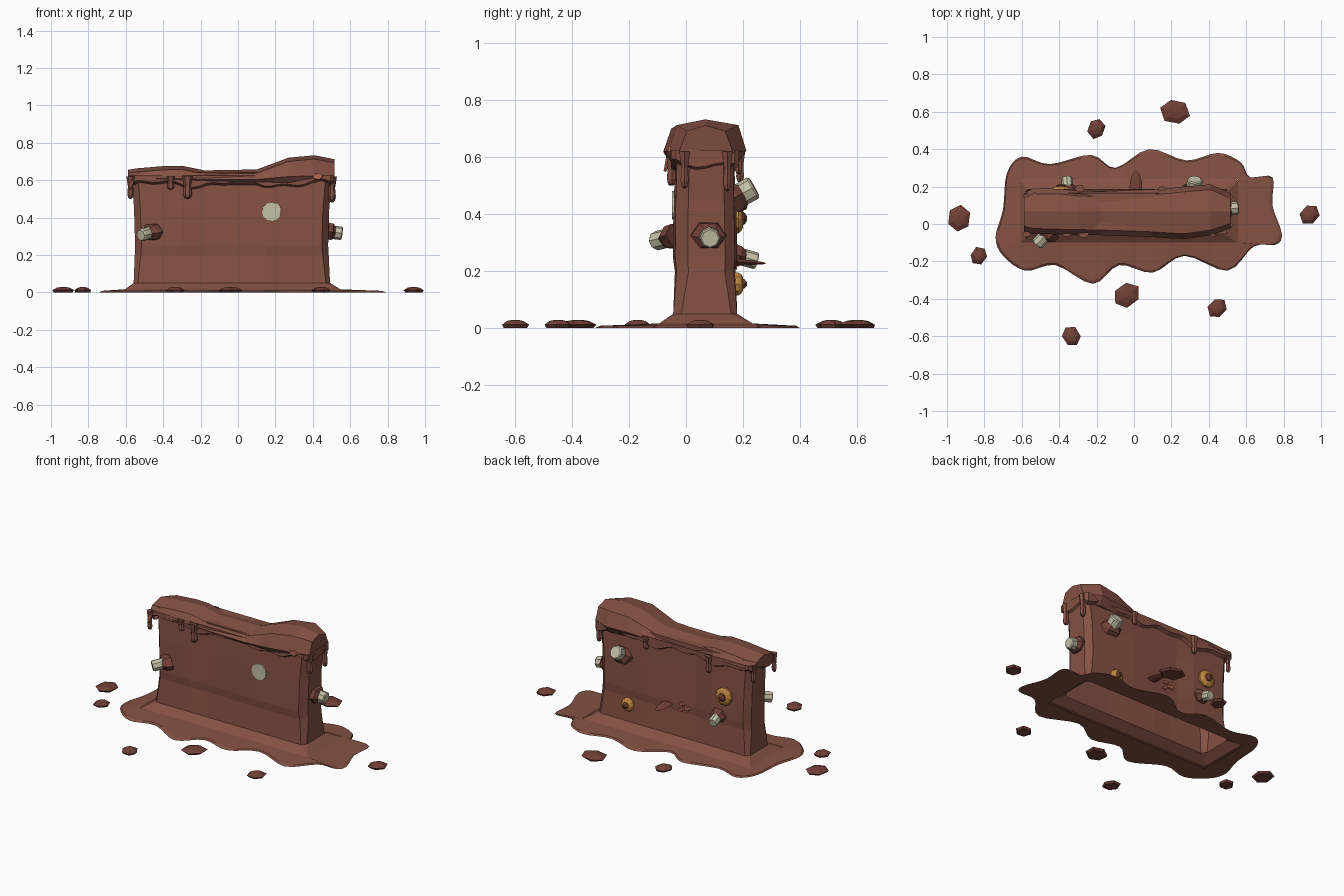
import bpy, bmesh, math, random
from mathutils import Vector

random.seed(4)
if "Cube" in bpy.data.objects:
    bpy.data.objects.remove(bpy.data.objects["Cube"])


def material(name, rgb):
    m = bpy.data.materials.new(name)
    m.use_nodes = True
    m.diffuse_color = (*rgb, 1)
    m.node_tree.nodes["Principled BSDF"].inputs["Base Color"].default_value = (*rgb, 1)
    return m


MUD = material("mud brown", (0.235, 0.083, 0.057))
DARK = material("dark mud", (0.165, 0.052, 0.036))
BONE = material("bone", (0.56, 0.53, 0.38))
GOLD = material("gold", (0.52, 0.24, 0.05))
SALMON = material("salmon clay", (0.48, 0.14, 0.08))


def finish(name, bm, mat, normals=True):
    bmesh.ops.remove_doubles(bm, verts=bm.verts, dist=0.0005)
    if normals:
        bmesh.ops.recalc_face_normals(bm, faces=bm.faces)
    me = bpy.data.meshes.new(name)
    bm.to_mesh(me)
    bm.free()
    me.materials.append(mat)
    ob = bpy.data.objects.new(name, me)
    bpy.context.collection.objects.link(ob)
    return ob


def loft(name, rings, mat, cap_start=False, cap_end=False):
    """Skin a list of closed rings that share a point count."""
    bm = bmesh.new()
    vr = [[bm.verts.new(p) for p in r] for r in rings]
    n = len(vr[0])
    for a, b in zip(vr, vr[1:]):
        for i in range(n):
            j = (i + 1) % n
            bm.faces.new((a[i], a[j], b[j], b[i]))
    if cap_start:
        bm.faces.new(vr[0][::-1])
    if cap_end:
        bm.faces.new(vr[-1])
    return finish(name, bm, mat)


def tube(name, start, end, profile, mat, sides=6, squash=1.0, jitter=0.0):
    """Rings along start-end; profile holds (fraction along, radius)."""
    start, end = Vector(start), Vector(end)
    q = (end - start).to_track_quat('Z', 'Y')
    rings = []
    for t, r in profile:
        c = start.lerp(end, t)
        ring = []
        for i in range(sides):
            a = math.tau * i / sides
            k = r * (1 + random.uniform(-jitter, jitter))
            ring.append(c + q @ Vector((k * math.cos(a), k * squash * math.sin(a), 0)))
        rings.append(ring)
    return loft(name, rings, mat, True, True)


# Puddle: smooth closed outline stepping in to the foot of the wall
outline = [(-.74, -.07), (-.70, .08), (-.68, .27), (-.60, .36), (-.45, .32), (-.23, .37),
           (-.10, .30), (.08, .40), (.28, .34), (.45, .38), (.57, .33), (.62, .25), (.74, .25),
           (.74, .10), (.79, -.05), (.76, -.11), (.64, -.12), (.50, -.25), (.27, -.17),
           (.10, -.26), (-.08, -.22), (-.22, -.32), (-.42, -.22), (-.58, -.25), (-.70, -.17)]
pts = [Vector(p) for p in outline]
edge = []
for i in range(len(pts)):
    a, b, c, d = (pts[(i + k) % len(pts)] for k in (-1, 0, 1, 2))
    for t in (0, .25, .5, .75):
        edge.append(.5 * (2 * b + (c - a) * t + (2 * a - 5 * b + 4 * c - d) * t * t
                          + (3 * b - a - 3 * c + d) * t ** 3))
FX0, FX1, FY0, FY1 = -.61, .555, -.1, .24
inner = [Vector((min(max(p.x, FX0), FX1), min(max(p.y, FY0), FY1))) for p in edge]


def puddle_ring(t, z):
    return [(*p.lerp(q, t), z) for p, q in zip(edge, inner)]


loft("puddle", [puddle_ring(1, 0), puddle_ring(0, 0), puddle_ring(.08, .008),
                puddle_ring(1, .016)], MUD)


# Wall body: chamfered slab, flared at the foot
def wall_ring(z, x0, x1, y0, y1, c, wave=0.0):
    cols = (-.3, -.18, .15)
    front = [(x0 + c, y0)] + [(x, y0 + wave * s) for x, s in zip(cols, (-.5, 1, -1))] + [(x1 - c, y0)]
    back = [(x1 - c, y1)] + [(x, y1 + wave * s) for x, s in zip(cols[::-1], (1, -1, .5))] + [(x0 + c, y1)]
    ring = front + [(x1, y0 + c * 1.3), (x1, y1 - c)] + back + [(x0, y1 - c), (x0, y0 + c * 1.3)]
    return [(x, y, z) for x, y in ring]


loft("wall_body", [wall_ring(.012, FX0, FX1, FY0, FY1, .004),
                   wall_ring(.05, -.558, .492, -.045, .18, .022),
                   wall_ring(.2, -.552, .485, -.033, .168, .032, .006),
                   wall_ring(.25, -.55, .482, -.038, .172, .034, .008),
                   wall_ring(.45, -.556, .488, -.036, .168, .034, .008),
                   wall_ring(.64, -.57, .505, -.03, .165, .034)], MUD, cap_end=True)

# Cap: wavy overhanging crest, sections (x, top, front, back)
sections = [(-.588, .655, -.04, .165), (-.54, .663, -.052, .19), (-.4, .675, -.056, .188),
            (-.3, .677, -.058, .178), (-.18, .652, -.06, .174), (.1, .657, -.07, .185),
            (.19, .69, -.076, .192), (.27, .72, -.08, .2), (.41, .733, -.06, .212),
            (.515, .712, -.025, .165)]
rings = []
for x, top, y0, y1 in sections:
    lip = .602 + (top - .65) * .25
    mid = x * .96 if abs(x) > .5 else x
    rings.append([(mid, y0 + .035, .575), (x, y0, lip), (x, y0 + .028, top - .02),
                  (x, .068, top), (x, y1 - .028, top - .02), (x, y1, lip), (mid, y1 - .035, .575)])
loft("wall_cap", rings, MUD, True, True)

# Dripping skirt under the crest, ragged along its lower edge
corners = [Vector(p) for p in ((-.565, -.036), (.495, -.036), (.495, .17), (-.565, .17))]
top_row, low_row, in_row = [], [], []
for k in range(4):
    a, b = corners[k], corners[(k + 1) % 4]
    n = max(5, round((b - a).length / .035))
    out = Vector(((b - a).y, -(b - a).x)).normalized() * .017
    for i in range(n + 1):
        p = a.lerp(b, i / n)
        s = (k * 2 + i * .035) * 14
        low = .572 + .014 * math.sin(s) + .01 * math.sin(s * 2.3 + 1)
        top_row.append((*(p + out), .625))
        low_row.append((*(p + out), low + .012))
        in_row.append((*(p - out * .3), low))
loft("mud_skirt", [top_row, low_row, in_row], MUD)

# Long drips: x, y, lowest z, radius
for i, (x, y, z, r) in enumerate([(-.27, -.05, .5, .024), (-.575, -.055, .5, .017),
                                  (-.575, .15, .51, .016), (.503, -.005, .49, .02),
                                  (.503, .145, .48, .02), (-.29, .19, .51, .02),
                                  (.15, .185, .54, .018), (-.36, -.05, .55, .02)]):
    tube(f"drip_{i + 1}", (x, y, .62), (x, y, z),
         [(0, r * 1.3), (.45, r * .8), (.8, r), (.95, r * .7), (1, r * .2)], MUD, 6, .8)

# Bone pegs pushing out of mud collars: base, tip, radius
pegs = [((-.445, -.03, .325), (-.52, -.11, .305), .034),
        ((.48, .08, .325), (.557, .085, .315), .036),
        ((.32, .16, .45), (.325, .24, .495), .042),
        ((-.35, .16, .26), (-.36, .25, .235), .03)]
for i, (a, b, r) in enumerate(pegs):
    tube(f"bone_peg_{i + 1}", a, b, [(0, r), (.93, r), (1, r * .85)], BONE, 8)
    tube(f"peg_collar_{i + 1}", a, b, [(0, r * 1.75), (.3, r * 1.7), (.52, r * 1.1)],
         DARK, 6, .8, .08)

# Flat bone plate set into the front
tube("bone_plate", (.18, -.034, .432), (.18, -.049, .432), [(0, .052), (1, .05)], BONE, 12, 1, .04)

# Gold rings with mud centres on the back
for i, (x, z, r) in enumerate([(-.39, .385, .055), (.28, .155, .042)]):
    tube(f"gold_ring_{i + 1}", (x, .16, z), (x, .2, z),
         [(0, r), (.6, r), (.85, r * .85), (1, r * .6)], GOLD, 10)
    tube(f"ring_centre_{i + 1}", (x, .19, z), (x, .215, z),
         [(0, r * .55), (.6, r * .45), (1, r * .15)], DARK, 6)

# Thin splinter jutting from the back
tube("back_splinter", (.01, .15, .235), (.01, .28, .227),
     [(0, .035), (.6, .032), (.9, .018), (1, .006)], DARK, 6, .3)

# Small clay flakes: centre, size, facing y
for i, (x, y, z, r, s) in enumerate([(-.09, .17, .255, .022, 1), (-.13, .17, .235, .026, 1),
                                     (-.08, .17, .215, .018, 1), (.425, -.054, .62, .036, -1)]):
    tube(f"clay_flake_{i + 1}", (x, y, z), (x, y + .009 * s, z), [(0, r), (1, r * .8)],
         SALMON, 5, .6, .2)
tube("clay_flake_end", (-.57, -.058, .6), (-.575, -.074, .55), [(0, .012), (1, .005)], SALMON, 5)

# Loose clods around the puddle: x, y, radius
for i, (x, y, r) in enumerate([(.22, .6, .08), (-.2, .51, .056), (.94, .05, .06),
                               (-.935, .03, .073), (-.83, -.17, .052), (-.04, -.38, .075),
                               (.445, -.45, .056), (-.335, -.6, .057)]):
    ob = tube(f"clod_{i + 1}", (0, 0, 0), (0, 0, .029),
              [(0, r * .85), (.4, r), (.85, r * .6), (1, r * .2)], DARK, 6, .85, .06)
    ob.location = (x, y, 0)
    ob.rotation_euler.z = random.uniform(0, 3)
